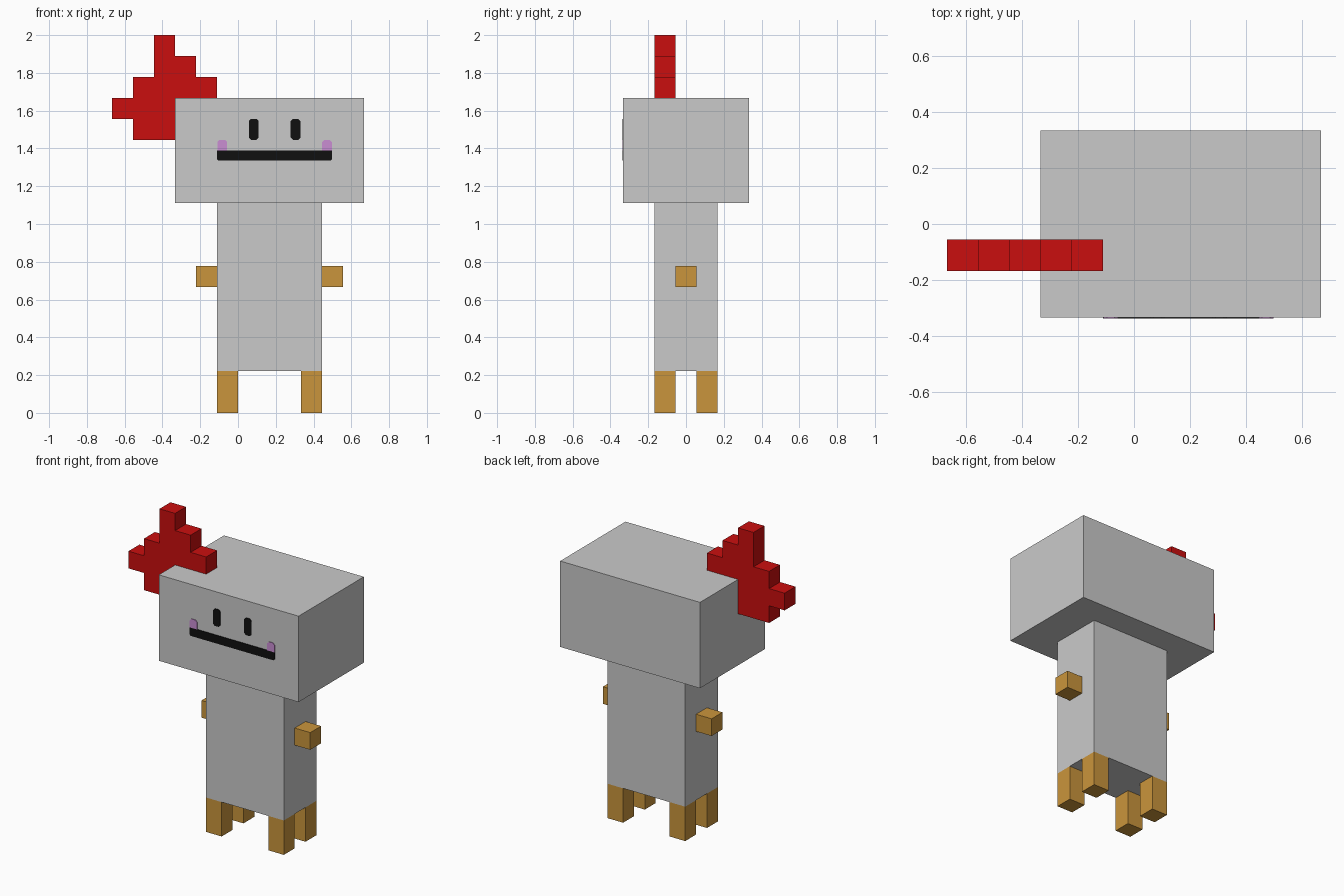
import bpy
import bmesh

if "Cube" in bpy.data.objects:
    bpy.data.objects.remove(bpy.data.objects["Cube"], do_unlink=True)

U = 1 / 9      # one block
CX = 1.5       # body centre line, in blocks


def material(name, r, g, b):
    m = bpy.data.materials.new(name)
    m.use_nodes = True
    m.diffuse_color = (r, g, b, 1)
    m.node_tree.nodes["Principled BSDF"].inputs["Base Color"].default_value = (r, g, b, 1)
    return m


GREY = material("light_grey", 0.59, 0.59, 0.59)
GOLD = material("ochre", 0.59, 0.30, 0.045)
RED = material("red", 0.59, 0.0045, 0.0045)
BLACK = material("black", 0.005, 0.005, 0.005)
PINK = material("pink", 0.59, 0.27, 0.65)


def prism(name, outline, y0, y1, mat):
    """Extrude an x-z outline from y0 to y1."""
    bm = bmesh.new()
    face = bm.faces.new([bm.verts.new((x, y0, z)) for x, z in outline])
    ext = bmesh.ops.extrude_face_region(bm, geom=[face])
    verts = [g for g in ext["geom"] if isinstance(g, bmesh.types.BMVert)]
    bmesh.ops.translate(bm, verts=verts, vec=(0, y1 - y0, 0))
    bmesh.ops.recalc_face_normals(bm, faces=bm.faces)
    mesh = bpy.data.meshes.new(name)
    bm.to_mesh(mesh)
    bm.free()
    mesh.materials.append(mat)
    ob = bpy.data.objects.new(name, mesh)
    bpy.context.collection.objects.link(ob)
    return ob


def block(name, x, y, z, size, mat):
    """Box in block units: x and y are centres, z is the base."""
    w, d, h = size
    x0, x1, z0, z1 = (x - w / 2) * U, (x + w / 2) * U, z * U, (z + h) * U
    prism(name, [(x0, z0), (x1, z0), (x1, z1), (x0, z1)],
          (y - d / 2) * U, (y + d / 2) * U, mat)


def plate(name, x0, x1, z0, z1, mat, low=0.012, high=0.012):
    """Thin painted detail on the front of the head, with clipped corners."""
    pts = []
    for x, z, sx, sz, c in ((x0, z0, 1, 1, low), (x1, z0, -1, 1, low),
                            (x1, z1, -1, -1, high), (x0, z1, 1, -1, high)):
        if c == 0:
            pts.append((x, z))
            continue
        corner = [(x, z + sz * c), (x + sx * c, z)]
        pts += corner if sx == sz else corner[::-1]
    prism(name, pts, -3 * U - 0.004, -3 * U + 0.002, mat)


# Head and body
block("head", CX, 0, 10, (9, 6, 5), GREY)
block("body", CX, 0, 2, (5, 3, 8), GREY)

# Arms and legs
for side, s in (("left", 1), ("right", -1)):
    block(side + "_arm", CX + 3 * s, 0, 6, (1, 1, 1), GOLD)
    for end, y in (("front", -1), ("back", 1)):
        block(f"{end}_{side}_leg", CX + 2 * s, y, 0, (1, 1, 2), GOLD)

# Stepped flower at the right corner of the head, partly sunk into it
flower = [(-6, 14), (-5, 14), (-5, 13), (-2, 13), (-2, 14), (-1, 14), (-1, 16),
          (-2, 16), (-2, 17), (-3, 17), (-3, 18), (-4, 18), (-4, 16), (-5, 16),
          (-5, 15), (-6, 15)]
prism("flower", [(x * U, z * U) for x, z in flower], -1.5 * U, -0.5 * U, RED)

# Face
FX = 0.194     # centre line of the face
plate("mouth", FX - 0.305, FX + 0.303, 1.335, 1.388, BLACK, 0.008, 0.0)
for side, s in (("left", 1), ("right", -1)):
    ex, cx = FX + 0.111 * s, FX + 0.277 * s
    plate(side + "_eye", ex - 0.026, ex + 0.026, 1.446, 1.557, BLACK)
    plate(side + "_cheek", cx - 0.026, cx + 0.026, 1.388, 1.446, PINK, 0.0, 0.012)
